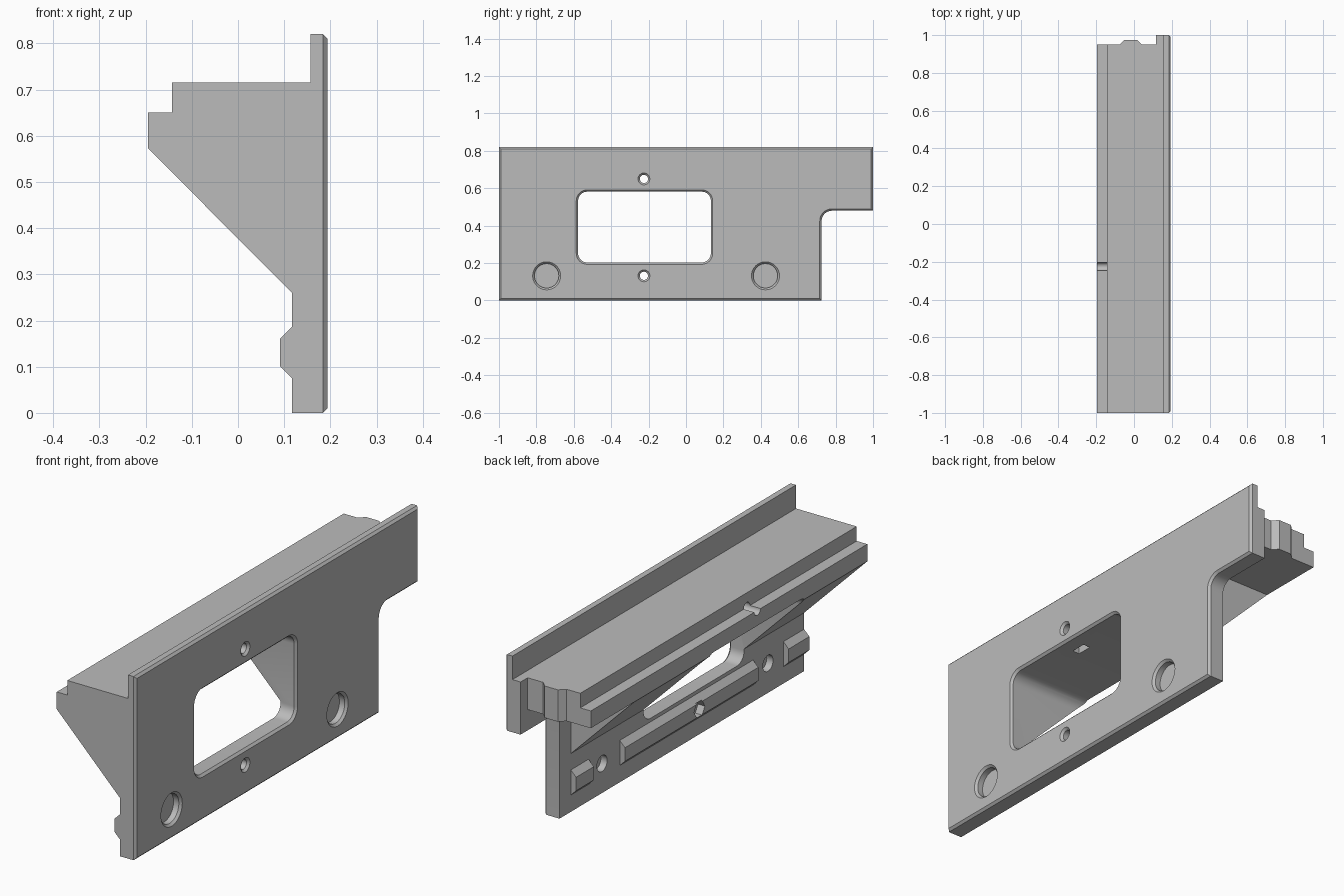
import bpy, bmesh, math

if "Cube" in bpy.data.objects:
    bpy.data.objects.remove(bpy.data.objects["Cube"])

FRONT, BACK, CH = 0.194, 0.117, 0.01   # plate face, plate rear, chamfer size

grey = bpy.data.materials.new("plain grey")
grey.diffuse_color = (0.5, 0.5, 0.5, 1)
grey.use_nodes = True
grey.node_tree.nodes["Principled BSDF"].inputs["Base Color"].default_value = grey.diffuse_color


def loft(name, rings):
    """Closed solid through rings with equal point counts."""
    bm = bmesh.new()
    loops = [[bm.verts.new(p) for p in ring] for ring in rings]
    n = len(loops[0])
    for a, b in zip(loops, loops[1:]):
        for i in range(n):
            j = (i + 1) % n
            bm.faces.new((a[i], a[j], b[j], b[i]))
    bm.faces.new(loops[0])
    bm.faces.new(loops[-1])
    bmesh.ops.recalc_face_normals(bm, faces=bm.faces)
    me = bpy.data.meshes.new(name)
    bm.to_mesh(me)
    bm.free()
    me.materials.append(grey)
    ob = bpy.data.objects.new(name, me)
    bpy.context.collection.objects.link(ob)
    return ob


def along_y(name, xz, y0, y1):
    return loft(name, [[(x, y, z) for x, z in xz] for y in (y0, y1)])


def box(name, x0, x1, y0, y1, z0, z1):
    return along_y(name, [(x0, z0), (x1, z0), (x1, z1), (x0, z1)], y0, y1)


def along_x(name, outline, steps):
    """outline(offset) gives yz points; steps are (x, offset)."""
    return loft(name, [[(x, y, z) for y, z in outline(d)] for x, d in steps])


def arc(cy, cz, r, a0, a1, n=8):
    return [(cy + r * math.cos(math.radians(a0 + (a1 - a0) * i / n)),
             cz + r * math.sin(math.radians(a0 + (a1 - a0) * i / n))) for i in range(n + 1)]


def circle(cy, cz, r, n=40):
    return lambda d: arc(cy, cz, r + d, 0, 360, n)[:-1]


# Face plate outline with the corner notch
def plate_outline(d):
    return ([(-1 + d, d), (0.725 - d, d)]
            + arc(0.78, 0.425, 0.055 + d, 180, 90)
            + [(1 - d, 0.48 + d), (1 - d, 0.82 - d), (-1 + d, 0.82 - d)])


# Rounded window outline
def window_outline(d):
    y0, y1, z0, z1, r = -0.577, 0.133, 0.203, 0.582, 0.05
    corners = [(y1 - r, z1 - r, 0), (y0 + r, z1 - r, 90),
               (y0 + r, z0 + r, 180), (y1 - r, z0 + r, 270)]
    return [p for cy, cz, a in corners for p in arc(cy, cz, r + d, a, a + 90)]


bracket = along_x("mounting_bracket", plate_outline,
                  [(BACK, 0), (FRONT - CH, 0), (FRONT, CH)])
added, cutters = [], []

# Thin upper lip: remove the rear part of the plate top
cutters.append(box("lip_cutter", 0.05, 0.157, -1.1, 1.1, 0.715, 0.9))

# Stepped shelf, solid gusset below it, and end key
added.append(along_y("shelf", [(-0.195, 0.573), (-0.195, 0.65), (-0.143, 0.65),
                               (-0.143, 0.715), (0.15, 0.715), (0.15, 0.573)], -1, 0.95))
added.append(along_y("gusset", [(-0.195, 0.573), (BACK, 0.26), (0.15, 0.26), (0.15, 0.6),
                                (-0.19, 0.6)], -1, 0.645))
key = [(-0.075, 0.95), (-0.05, 0.975), (0.015, 0.975), (0.04, 0.95), (0.04, 0.9), (-0.075, 0.9)]
added.append(loft("end_key", [[(x, y, z) for x, y in key] for z in (0.573, 0.715)]))

# Rear locating ridges
ridge = [(0.15, 0.075), (BACK, 0.075), (0.091, 0.101), (0.091, 0.161), (BACK, 0.187), (0.15, 0.187)]
for y0, y1 in ((-1, -0.854), (-0.64, 0.3), (0.52, 0.645)):
    added.append(along_y("ridge", ridge, y0, y1))

# Window through plate and gusset, chamfered on the face
flare = [(FRONT - CH, 0), (FRONT + CH, 2 * CH)]
cutters.append(along_x("window_cutter", window_outline, [(-0.3, 0)] + flare))

# Screw holes above and below the window
for z in (0.65, 0.132):
    cutters.append(along_x("screw_cutter", circle(-0.225, z, 0.022, 24), [(-0.3, 0)] + flare))

# Nut traps: slot in the window ceiling, hexagon in the rear ridge
cutters.append(box("nut_slot_cutter", 0.085, 0.12, -0.26, -0.19, 0.55, 0.685))
cutters.append(along_x("hex_cutter", circle(-0.225, 0.132, 0.038, 6), [(0.05, 0), (0.125, 0)]))

# Blind round pockets on the face and smaller ones behind
for y in (-0.745, 0.425):
    cutters.append(along_x("pocket_cutter", circle(y, 0.132, 0.065), [(0.158, 0)] + flare))
    cutters.append(along_x("rear_hole_cutter", circle(y, 0.132, 0.036, 24), [(0.05, 0), (0.148, 0)]))

# Combine everything into one solid
for ob, op in ([(cutters[0], "DIFFERENCE")] + [(o, "UNION") for o in added]
               + [(o, "DIFFERENCE") for o in cutters[1:]]):
    m = bracket.modifiers.new(ob.name, "BOOLEAN")
    m.operation, m.solver, m.object = op, "EXACT", ob
    ob.hide_render = True
bpy.context.view_layer.update()
deps = bpy.context.evaluated_depsgraph_get()
baked = bpy.data.meshes.new_from_object(bracket.evaluated_get(deps))
bracket.modifiers.clear()
bracket.data = baked
for ob in added + cutters:
    bpy.data.objects.remove(ob)

# Smooth only the rounded walls
bpy.context.view_layer.objects.active = bracket
bracket.select_set(True)
bpy.ops.object.shade_smooth_by_angle(angle=math.radians(25))
